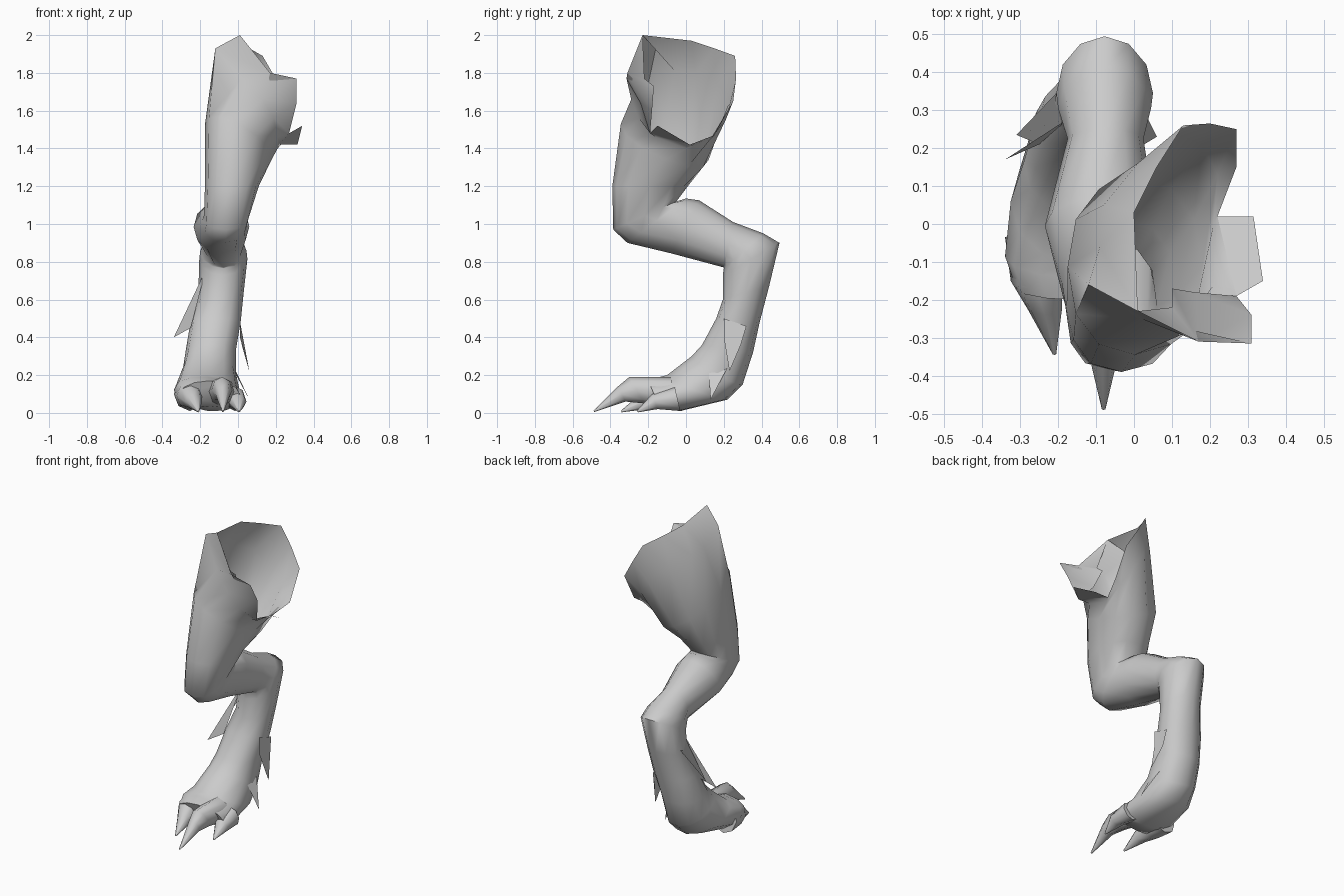
import bpy, bmesh, math
from mathutils import Vector

hide = bpy.data.materials.new("grey hide")
hide.diffuse_color = (0.6, 0.6, 0.6, 1)


def finish(name, bm):
    bmesh.ops.recalc_face_normals(bm, faces=bm.faces)
    me = bpy.data.meshes.new(name)
    bm.to_mesh(me)
    bm.free()
    me.materials.append(hide)
    ob = bpy.data.objects.new(name, me)
    bpy.context.collection.objects.link(ob)
    for p in me.polygons:
        p.use_smooth = True
    bpy.context.view_layer.objects.active = ob
    ob.select_set(True)
    bpy.ops.object.shade_smooth_by_angle(angle=math.radians(60))
    ob.select_set(False)


def ring(ya, za, yb, zb, x0, x1, tilt=0, power=1, n=12):
    """Oval section: front point A, back point B in the side plane, x0..x1 wide.
    tilt raises the outer side, power below 1 makes the section boxier."""
    a, b = Vector((0, ya, za)), Vector((0, yb, zb))
    pts = []
    for i in range(n):
        t = 2 * math.pi * i / n
        c, s = [math.copysign(abs(v) ** power, v) for v in (math.cos(t), math.sin(t))]
        p = (a + b) / 2 + (a - b) / 2 * c
        p.x = (x0 + x1) / 2 - (x1 - x0) / 2 * s
        p.z += tilt * s
        pts.append(p)
    return pts


def loft(name, rings, cap_start=True):
    bm = bmesh.new()
    rows = [[bm.verts.new(p) for p in r] for r in rings]
    n = len(rows[0])
    for r, s in zip(rows, rows[1:]):
        for i in range(n):
            j = (i + 1) % n
            bm.faces.new((r[i], r[j], s[j], s[i]))
    bm.faces.new(rows[-1])
    if cap_start:
        bm.faces.new(rows[0])
    finish(name, bm)


def sheet(name, polys):
    bm = bmesh.new()
    for poly in polys:
        bm.faces.new([bm.verts.new(p) for p in poly])
    bmesh.ops.remove_doubles(bm, verts=bm.verts, dist=0.001)
    finish(name, bm)


# Open hip edge and the flare below it (front, outer side, back, inner side)
hip_rim = [(0.31, -0.315, 1.77), (0.17, -0.31, 1.80), (0.01, -0.23, 2.0), (0.0, 0.03, 1.97),
           (0.06, 0.15, 1.93), (0.13, 0.26, 1.89), (0.20, 0.265, 1.77), (0.27, 0.25, 1.65),
           (0.27, 0.15, 1.47), (0.22, 0.02, 1.42), (0.27, -0.19, 1.48), (0.31, -0.24, 1.64)]
hip_flare = [(0.13, -0.29, 1.66), (0.02, -0.25, 1.77), (-0.12, -0.16, 1.93), (-0.09, -0.06, 1.81),
             (-0.08, 0.05, 1.80), (0.01, 0.16, 1.74), (0.12, 0.235, 1.66), (0.18, 0.21, 1.55),
             (0.22, 0.13, 1.45), (0.21, 0.0, 1.40), (0.21, -0.16, 1.46), (0.19, -0.25, 1.56)]
leg_sections = [
    (-0.345, 1.53, 0.12, 1.34, -0.175, 0.18, 0.09, 0.9),   # thigh
    (-0.39, 1.20, 0.01, 1.20, -0.175, 0.11, 0, 0.8),
    (-0.385, 0.97, -0.05, 1.12, -0.18, 0.06, 0, 0.8),      # knee
    (-0.31, 0.90, 0.00, 1.135, -0.19, 0.05, 0, 0.9),
    (-0.08, 0.845, 0.07, 1.125, -0.235, 0.06),             # calf
    (0.20, 0.77, 0.25, 1.01, -0.175, 0.025),
    (0.20, 0.765, 0.41, 0.95, -0.20, 0.045),               # hock
    (0.195, 0.73, 0.495, 0.90, -0.205, 0.05),
    (0.195, 0.60, 0.44, 0.67, -0.21, 0.03),                # shank
    (0.16, 0.50, 0.39, 0.48, -0.25, 0.015, 0, 0.9),
    (0.085, 0.36, 0.355, 0.32, -0.275, -0.01, 0, 0.9),
    (0.03, 0.30, 0.30, 0.15, -0.29, -0.01, 0.02, 0.9),     # foot
    (-0.10, 0.20, 0.22, 0.07, -0.325, 0.01, 0.02),
    (-0.14, 0.19, -0.03, 0.01, -0.34, 0.02, 0.02),
    (-0.20, 0.17, -0.14, 0.03, -0.31, 0.01)]
loft("leg", [[Vector(p) for p in hip_rim], [Vector(p) for p in hip_flare]]
     + [ring(*s) for s in leg_sections], cap_start=False)

# Torn flap on the lower hip edge, and the folded lining inside the front edge
sheet("lower_hip_flap", [[(0.22, 0.02, 1.42), (0.315, 0.02, 1.42), (0.34, -0.15, 1.52), (0.27, -0.19, 1.48)]])
top, fold = (0.17, -0.31, 1.80), (0.10, -0.17, 1.73)
low, corner = (0.16, -0.18, 1.60), (0.31, -0.24, 1.64)
sheet("front_hip_lining", [[(0.01, -0.23, 2.0), top, (0.10, -0.22, 1.77)], [top, fold, (0.10, -0.22, 1.77)],
                           [top, low, fold], [top, (0.31, -0.315, 1.77), corner, low],
                           [low, corner, (0.27, -0.19, 1.48)]])

# Clawed toes
toes = {
    "middle_toe": [(-0.08, 0.19, -0.05, 0.02, -0.17, -0.01), (-0.30, 0.19, -0.22, 0.05, -0.14, -0.03),
                   (-0.36, 0.14, -0.32, 0.06, -0.12, -0.04), (-0.49, 0.012, -0.485, 0.005, -0.085, -0.075)],
    "outer_toe": [(-0.05, 0.19, -0.02, 0.01, -0.34, -0.17), (-0.17, 0.16, -0.13, 0.02, -0.325, -0.19),
                  (-0.24, 0.10, -0.21, 0.02, -0.28, -0.19), (-0.345, 0.012, -0.34, 0.003, -0.215, -0.205)],
    "inner_toe": [(-0.06, 0.14, -0.03, 0.01, -0.07, 0.04), (-0.18, 0.10, -0.15, 0.02, -0.05, 0.045),
                  (-0.26, 0.012, -0.255, 0.003, 0.0, 0.01)]}
for name, secs in toes.items():
    loft(name, [ring(*s, n=8) for s in secs])

# Hair tufts around the shank
sheet("outer_tuft", [[(-0.17, 0.28, 0.76), (-0.34, 0.17, 0.40), (-0.25, 0.21, 0.45)],
                     [(-0.17, 0.28, 0.76), (-0.25, 0.21, 0.45), (-0.31, 0.235, 0.46), (-0.20, 0.35, 0.68)]])
sheet("inner_tuft", [[(0.01, 0.20, 0.50), (0.015, 0.32, 0.46), (0.02, 0.29, 0.36), (0.06, 0.23, 0.22),
                      (0.01, 0.20, 0.40)]])
sheet("heel_tuft", [[(-0.02, 0.12, 0.22), (-0.02, 0.22, 0.24), (0.06, 0.13, 0.07)]])
